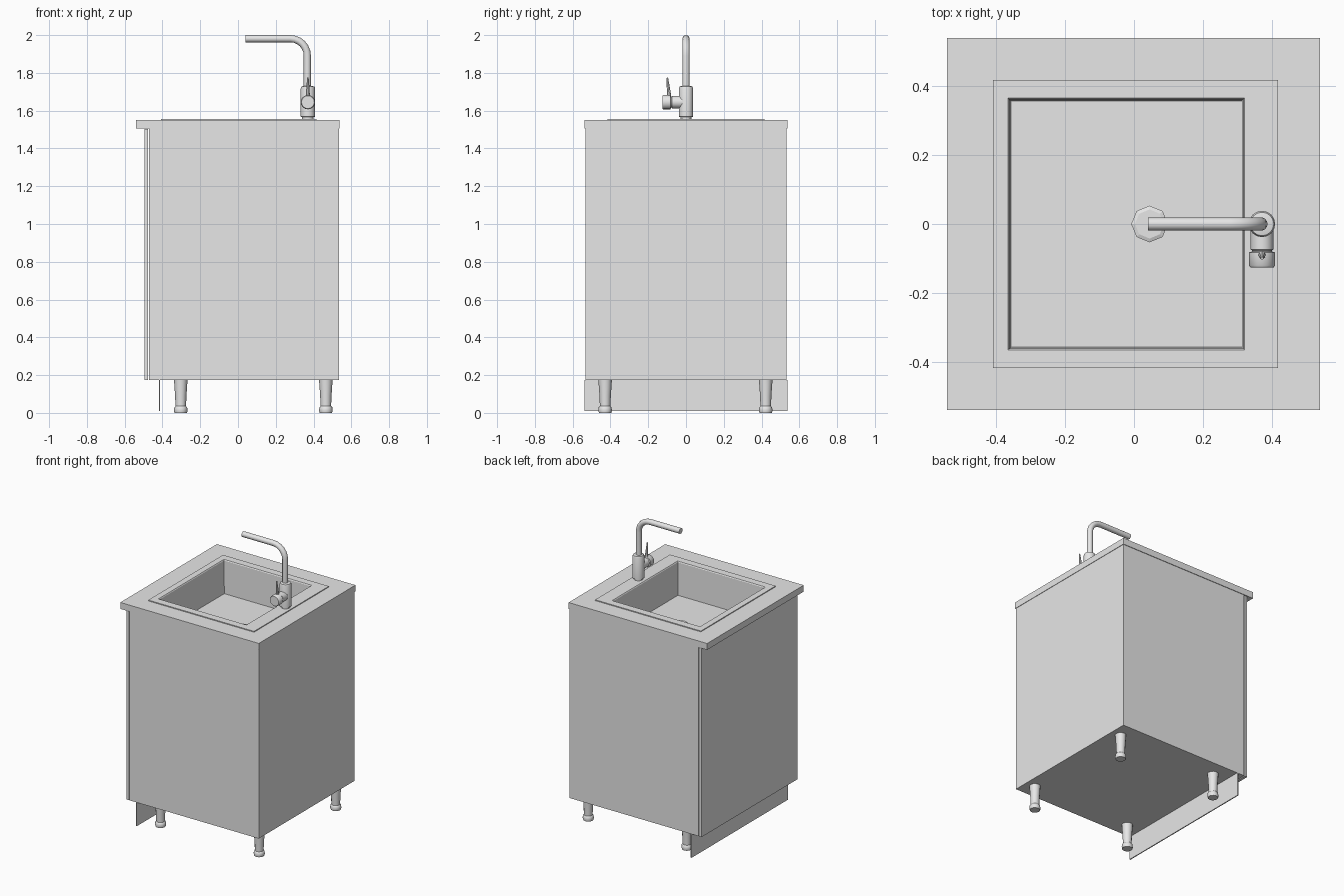
import bpy, bmesh, math
from mathutils import Vector

if "Cube" in bpy.data.objects:
    bpy.data.objects.remove(bpy.data.objects["Cube"], do_unlink=True)

grey = bpy.data.materials.new("light_grey")
grey.use_nodes = True
grey.diffuse_color = (0.8, 0.8, 0.8, 1)
grey.node_tree.nodes["Principled BSDF"].inputs["Base Color"].default_value = (0.8, 0.8, 0.8, 1)


def finish(name, bm, smooth=False):
    bmesh.ops.recalc_face_normals(bm, faces=bm.faces)
    mesh = bpy.data.meshes.new(name)
    bm.to_mesh(mesh)
    bm.free()
    mesh.materials.append(grey)
    obj = bpy.data.objects.new(name, mesh)
    bpy.context.collection.objects.link(obj)
    if smooth:
        bpy.ops.object.select_all(action="DESELECT")
        obj.select_set(True)
        bpy.context.view_layer.objects.active = obj
        bpy.ops.object.shade_smooth_by_angle(angle=math.radians(40))
    return obj


def skin(name, rings, cap_start=False, cap_end=False, closed=False, smooth=False):
    """Join successive rings of points into a surface."""
    bm = bmesh.new()
    loops = [[bm.verts.new(p) for p in ring] for ring in rings]
    pairs = list(zip(loops, loops[1:]))
    if closed:
        pairs.append((loops[-1], loops[0]))
    for a, b in pairs:
        for i in range(len(a)):
            j = (i + 1) % len(a)
            bm.faces.new((a[i], a[j], b[j], b[i]))
    if cap_start:
        bm.faces.new(loops[0])
    if cap_end:
        bm.faces.new(loops[-1])
    return finish(name, bm, smooth)


def rect(x0, x1, y, z):
    return [(x0, -y, z), (x1, -y, z), (x1, y, z), (x0, y, z)]


def box(name, x0, x1, y, z0, z1, top=True):
    return skin(name, [rect(x0, x1, y, z0), rect(x0, x1, y, z1)], True, top)


def lathe(name, profile, base, axis=(0, 0, 1), sides=16, smooth=True):
    """Turn (radius, distance) pairs around an axis."""
    turn = Vector((0, 0, 1)).rotation_difference(Vector(axis))
    rings = []
    for r, d in profile:
        rings.append([Vector(base) + turn @ Vector((r * math.cos(t), r * math.sin(t), d))
                      for t in (2 * math.pi * i / sides for i in range(sides))])
    return skin(name, rings, True, True, smooth=smooth)


# Cabinet body, door and kick board
box("cabinet_body", -0.47, 0.535, 0.533, 0.175, 1.512, top=False)
box("cabinet_door", -0.495, -0.476, 0.533, 0.175, 1.502)
box("kick_board", -0.419, -0.412, 0.537, 0.01, 0.175)

# Worktop with a square opening
OUT, HOLE = (-0.54, 0.538, 0.537), (-0.385, 0.36, 0.385)
skin("worktop", [rect(*OUT, 1.505), rect(*OUT, 1.55), rect(*HOLE, 1.55), rect(*HOLE, 1.505)],
     closed=True)

# Sink rim and basin pressed from one sheet
skin("sink_basin", [
    rect(-0.407, 0.416, 0.416, 1.55),
    rect(-0.407, 0.416, 0.416, 1.556),
    rect(-0.364, 0.32, 0.364, 1.556),
    rect(-0.36, 0.316, 0.36, 1.55),
    rect(-0.356, 0.312, 0.356, 1.32)], cap_end=True)
lathe("drain", [(0.053, 0), (0.053, 0.008), (0.042, 0.012)], (0.045, 0, 1.32),
      sides=8, smooth=False)

# Legs
LEG = [(0.033, 0), (0.036, 0.012), (0.034, 0.03), (0.028, 0.036), (0.03, 0.09), (0.036, 0.176)]
for x, end in ((-0.303, "front"), (0.465, "back")):
    for y, side in ((-0.428, "right"), (0.422, "left")):
        lathe(f"leg_{end}_{side}", LEG, (x, y, 0), sides=12)

# Tap body, side valve and lever
lathe("tap_body", [(0.03, 0), (0.03, 0.01), (0.038, 0.012), (0.038, 0.162), (0.034, 0.172),
                   (0.02, 0.175)], (0.37, 0, 1.556))
lathe("tap_valve", [(0.033, 0), (0.033, 0.074), (0.029, 0.076), (0.029, 0.08),
                    (0.038, 0.082), (0.038, 0.12), (0.034, 0.125)], (0.37, 0, 1.645), (0, -1, 0))
lathe("tap_lever", [(0.011, 0), (0.008, 0.05), (0.004, 0.1)], (0.37, -0.089, 1.675),
      (0, -0.1, 1), sides=8)

# Spout swept along a bent path
R, X, Z, BEND = 0.019, 0.367, 1.981, 0.09
path = [((X, 1.72), 0)]
for i in range(7):
    a = math.pi / 2 * i / 6
    path.append(((X - BEND + BEND * math.cos(a), Z - BEND + BEND * math.sin(a)), a))
path.append(((0.04, Z), math.pi / 2))
rings = []
for (px, pz), a in path:
    rings.append([(px + R * math.cos(t) * math.cos(a), R * math.sin(t),
                   pz + R * math.cos(t) * math.sin(a))
                  for t in (2 * math.pi * i / 14 for i in range(14))])
skin("tap_spout", rings, True, True, smooth=True)
